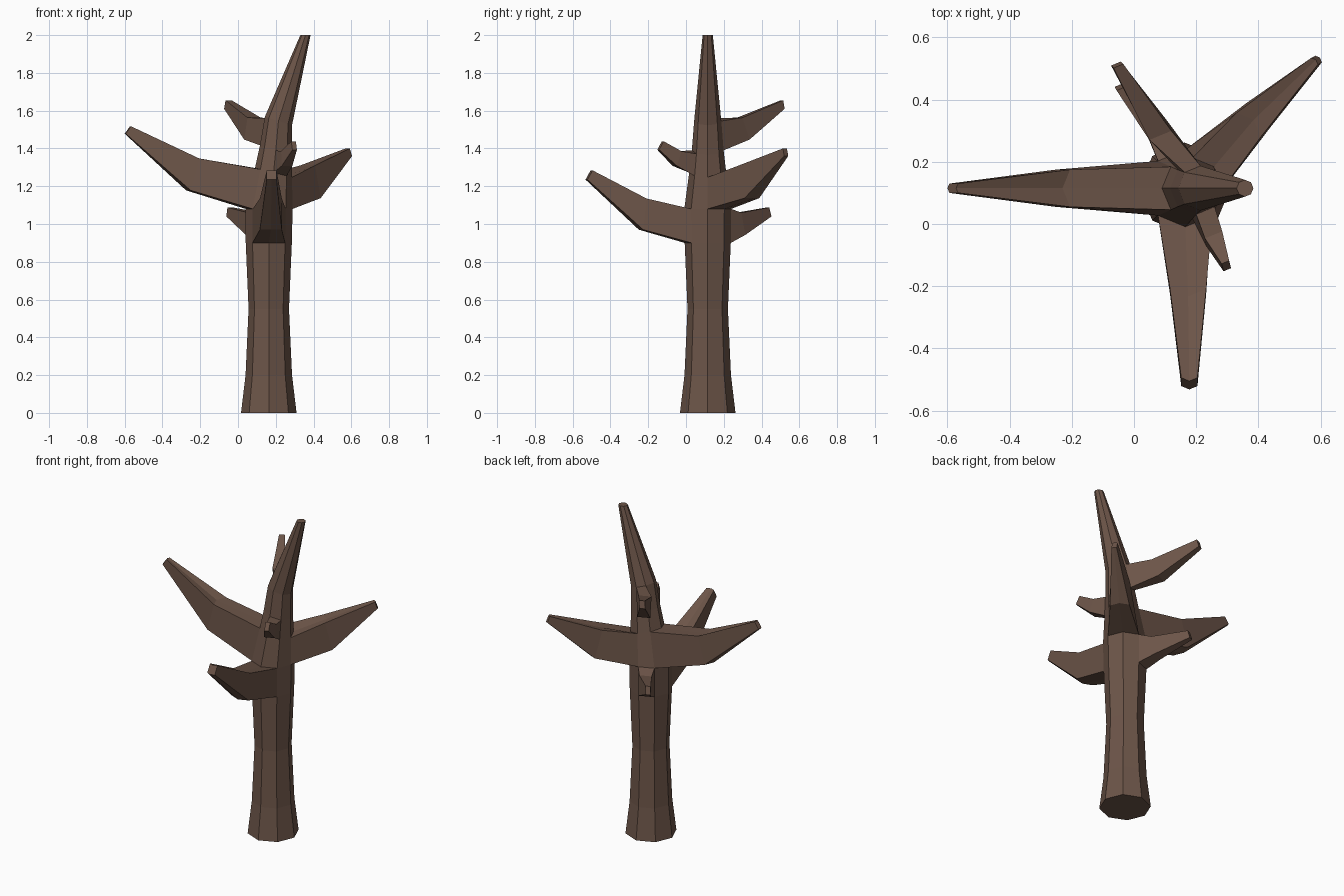
import bpy, bmesh
from math import cos, sin, pi
from mathutils import Vector

if "Cube" in bpy.data.objects:
    bpy.data.objects.remove(bpy.data.objects["Cube"])

bm = bmesh.new()

# Trunk rings: centre x, z, radius, tilt (dz per dx)
RINGS = [(.163, 0, .147, 0), (.163, .2, .123, 0), (.163, .55, .107, 0),
         (.163, .9, .122, 0), (.165, 1.08, .124, 0), (.188, 1.272, .098, -.25),
         (.2, 1.39, .084, -.3), (.214, 1.545, .072, -.31), (.357, 2.0, .027, 0)]
rings = []
for cx, z, r, tilt in RINGS:
    ring = []
    for k in range(8):
        a = k * pi / 4
        ring.append(bm.verts.new((cx + r * cos(a), .115 + r * sin(a),
                                  z + tilt * r * cos(a))))
    rings.append(ring)


def bridge(a, b):
    n = len(a)
    for i in range(n):
        j = (i + 1) % n
        bm.faces.new((a[i], a[j], b[j], b[i]))


for a, b in zip(rings, rings[1:]):
    bridge(a, b)
bm.faces.new(rings[0][::-1])
bm.faces.new(rings[-1])


def branch(row, cols, stations):
    """Grow a branch from trunk faces; station = top point, bottom point, half width."""
    low = [rings[row][c] for c in cols]
    top = [rings[row + 1][c] for c in cols]
    for i in range(len(cols) - 1):
        bm.faces.remove(bm.faces.get((low[i], low[i + 1], top[i + 1], top[i])))
    side = low[-1].co - low[0].co
    side.z = 0
    side.normalize()
    out = Vector((side.y, -side.x, 0))
    steps, bulge = ((-1, 0, 1), .41) if len(cols) == 3 else ((-1, 1), 0)
    loop = low + top[::-1]
    for t, b, w in stations:
        off = [side * w * s - out * bulge * w * abs(s) for s in steps]
        new = [bm.verts.new(Vector(b) + o) for o in off]
        new += [bm.verts.new(Vector(t) + o) for o in off[::-1]]
        bridge(loop, new)
        loop = new
    bm.faces.new(loop)


# Large branches, each from two trunk faces
branch(4, (3, 4, 5), [((-.23, .115, 1.347), (-.275, .115, 1.178), .06),
                      ((-.572, .115, 1.517), (-.6, .115, 1.478), .015)])
branch(3, (5, 6, 7), [((.174, -.233, 1.135), (.174, -.25, .97), .058),
                      ((.178, -.505, 1.284), (.178, -.532, 1.235), .026)])
branch(4, (0, 1, 2), [((.385, .335, 1.31), (.415, .365, 1.137), .055),
                      ((.585, .528, 1.4), (.598, .535, 1.36), .015)])
# Small branches, each from one trunk face
branch(3, (2, 3), [((.085, .28, 1.06), (.075, .3, .942), .036),
                   ((-.042, .435, 1.088), (-.048, .447, 1.04), .015)])
branch(6, (2, 3), [((.085, .285, 1.563), (.068, .322, 1.447), .038),
                   ((-.05, .508, 1.655), (-.058, .516, 1.61), .017)])
branch(5, (6, 7), [((.256, -.035, 1.385), (.26, -.06, 1.308), .03),
                   ((.294, -.123, 1.438), (.3, -.147, 1.393), .013)])

bmesh.ops.recalc_face_normals(bm, faces=bm.faces)
mesh = bpy.data.meshes.new("bare_tree")
bm.to_mesh(mesh)
bm.free()
tree = bpy.data.objects.new("bare_tree", mesh)
bpy.context.collection.objects.link(tree)

# Brown bark
bark = bpy.data.materials.new("bark")
bark.diffuse_color = (.15, .09, .065, 1)
bark.use_nodes = True
bark.node_tree.nodes["Principled BSDF"].inputs["Base Color"].default_value = bark.diffuse_color
mesh.materials.append(bark)
